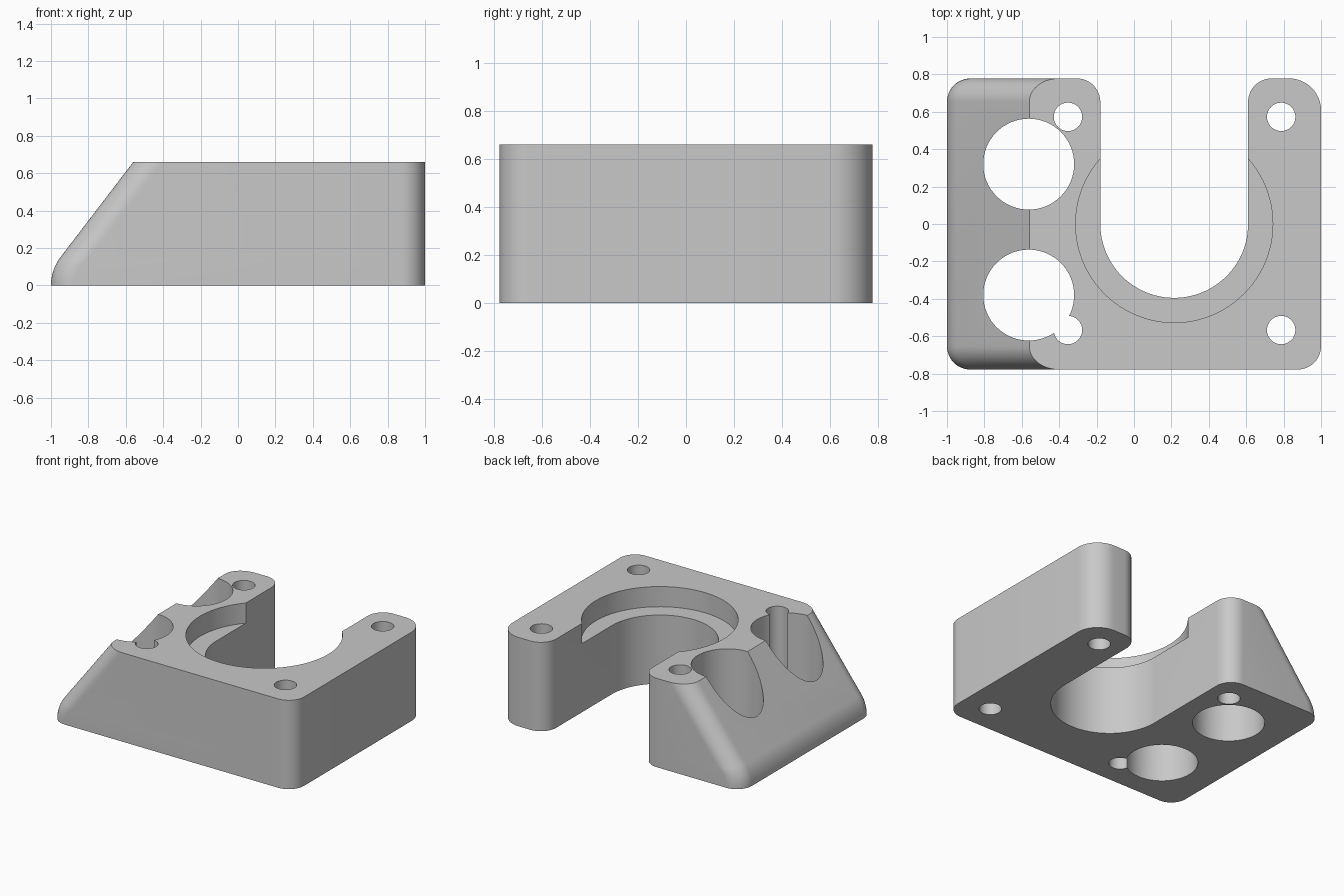
import bpy, bmesh, math

cube = bpy.data.objects.get("Cube")
if cube:
    bpy.data.objects.remove(cube, do_unlink=True)

HEIGHT = 0.66
HALF_Y = 0.778
FILLET = 0.125           # corner radius of the block
SLOT_X, SLOT_R = 0.215, 0.395

grey = bpy.data.materials.new("plain grey")
grey.use_nodes = True
colour = (0.58, 0.58, 0.58, 1)
grey.diffuse_color = colour
grey.node_tree.nodes["Principled BSDF"].inputs["Base Color"].default_value = colour


def arc(cx, cy, rx, ry, start, end, steps=12):
    """Points along an elliptical arc, angles in degrees."""
    angles = [math.radians(start + (end - start) * i / steps) for i in range(steps + 1)]
    return [(cx + rx * math.cos(a), cy + ry * math.sin(a)) for a in angles]


def outline(left, rx):
    """U-shaped plan of the block whose left side sits at the given x."""
    r, y = FILLET, HALF_Y - FILLET
    return (arc(left + rx, -y, rx, r, 180, 270)
            + arc(1 - r, -y, r, r, 270, 360)
            + arc(0.83, HALF_Y - 0.17, 0.17, 0.17, 0, 90)
            + arc(SLOT_X + SLOT_R + r, y, r, r, 90, 180)
            + arc(SLOT_X, 0, SLOT_R, SLOT_R, 0, -180, 48)
            + arc(SLOT_X - SLOT_R - r, y, r, r, 0, 90)
            + arc(left + rx, y, rx, r, 90, 180))


def make_block():
    # Left profile: a rounded foot leading into a straight slope
    foot_r, turn = 0.25, math.radians(37.4)
    levels = []
    for i in range(11):
        t = turn * i / 10
        levels.append((-1 + foot_r * (1 - math.cos(t)), foot_r * math.sin(t), FILLET / math.cos(t)))
    levels.append((-0.56, HEIGHT, FILLET / math.cos(turn)))

    bm = bmesh.new()
    rings = [[bm.verts.new((x, y, z)) for x, y in outline(left, rx)] for left, z, rx in levels]
    n = len(rings[0])
    for low, high in zip(rings, rings[1:]):
        for i in range(n):
            j = (i + 1) % n
            bm.faces.new((low[i], low[j], high[j], high[i]))
    bm.faces.new(rings[-1])
    bm.faces.new(rings[0][::-1])
    bmesh.ops.recalc_face_normals(bm, faces=bm.faces)
    mesh = bpy.data.meshes.new("mounting_block")
    bm.to_mesh(mesh)
    bm.free()
    mesh.materials.append(grey)
    obj = bpy.data.objects.new("mounting_block", mesh)
    bpy.context.collection.objects.link(obj)
    return obj


def bore(target, x, y, radius, bottom=-0.2, sides=48):
    """Cut a vertical round hole from the given height upward."""
    top = HEIGHT + 0.2
    bpy.ops.mesh.primitive_cylinder_add(vertices=sides, radius=radius, depth=top - bottom,
                                        location=(x, y, (top + bottom) / 2))
    cutter = bpy.context.object
    cutter.name = "hole_cutter"
    cutter.hide_render = True
    cutter.data.materials.append(grey)
    mod = target.modifiers.new("hole", 'BOOLEAN')
    mod.operation = 'DIFFERENCE'
    mod.solver = 'EXACT'
    mod.object = cutter
    bpy.ops.object.select_all(action='DESELECT')
    bpy.context.view_layer.objects.active = target
    target.select_set(True)
    bpy.ops.object.modifier_apply(modifier=mod.name)
    bpy.data.objects.remove(cutter, do_unlink=True)


block = make_block()

# Shallow round seat around the slot
bore(block, SLOT_X, 0, 0.527, bottom=HEIGHT - 0.15, sides=96)

# Two large through holes that break out of the slope
for y in (0.32, -0.38):
    bore(block, -0.563, y, 0.243, sides=64)

# Four screw holes
for x in (-0.353, 0.787):
    for y in (0.573, -0.567):
        bore(block, x, y, 0.076, sides=32)

# Smooth curved walls, crisp rims
bpy.ops.object.select_all(action='DESELECT')
block.select_set(True)
bpy.context.view_layer.objects.active = block
bpy.ops.object.shade_smooth_by_angle(angle=math.radians(25))
